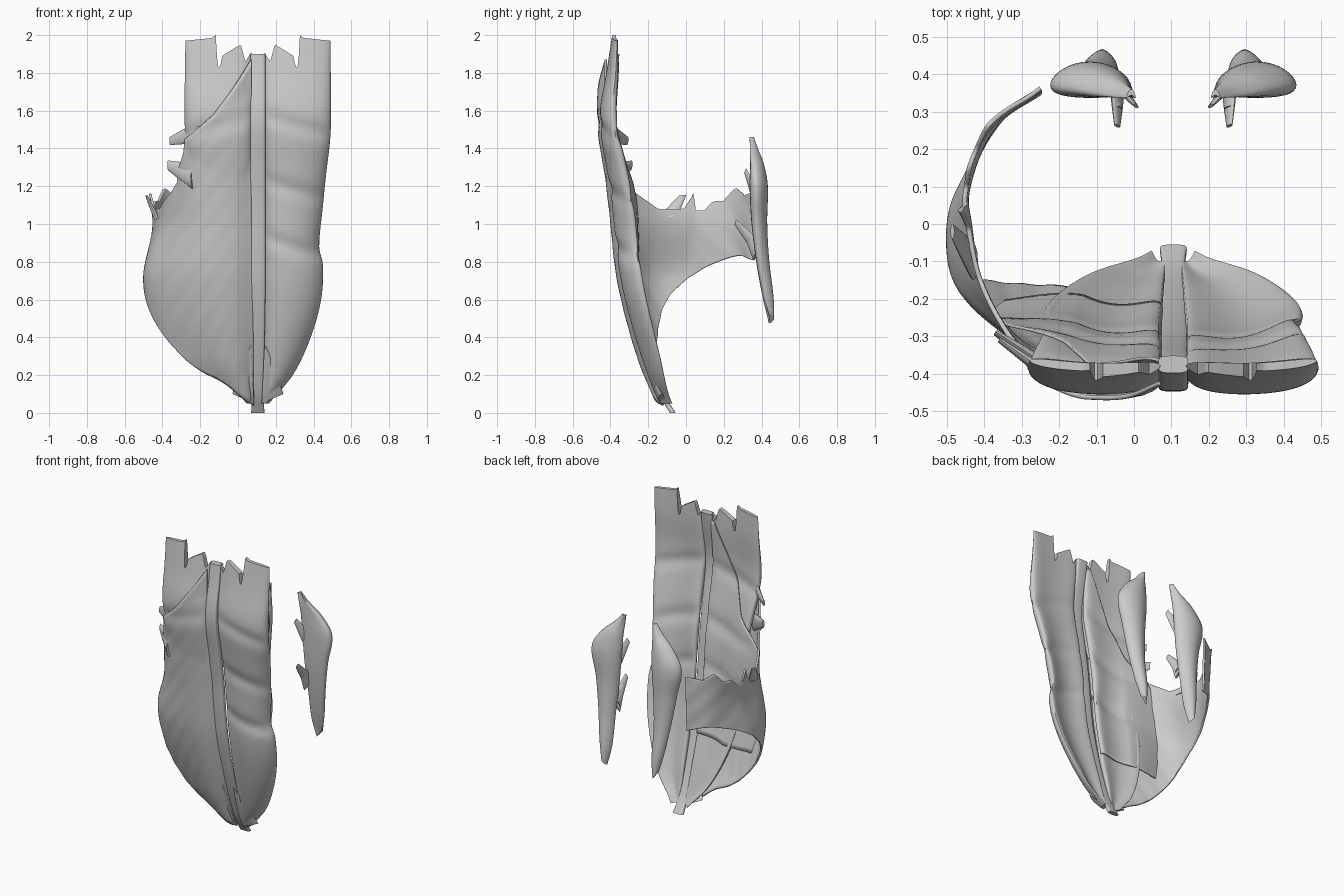
import bpy, bmesh, math
from mathutils import Vector

if "Cube" in bpy.data.objects:
    bpy.data.objects.remove(bpy.data.objects["Cube"])

CX = 0.105  # body midline


def lin(tab, t):
    """Linear lookup in a table of (key, value) rows, for torn edges."""
    if t <= tab[0][0]:
        return tab[0][1]
    for a, b in zip(tab, tab[1:]):
        if t <= b[0]:
            return a[1] + (b[1] - a[1]) * (t - a[0]) / (b[0] - a[0])
    return tab[-1][1]


def smooth(keys, vals, t):
    """Hermite lookup for smooth profiles."""
    n = len(keys)
    t = max(keys[0], min(keys[-1], t))
    i = max(j for j in range(n - 1) if keys[j] <= t or j == 0)

    def slope(j):
        a, b = max(j - 1, 0), min(j + 1, n - 1)
        return (vals[b] - vals[a]) / (keys[b] - keys[a])
    h = keys[i + 1] - keys[i]
    s = (t - keys[i]) / h
    return ((2*s**3 - 3*s**2 + 1) * vals[i] + (s**3 - 2*s**2 + s) * h * slope(i)
            + (3*s**2 - 2*s**3) * vals[i + 1] + (s**3 - s**2) * h * slope(i + 1))


def prof(tab, t, k=1):
    return smooth([r[0] for r in tab], [r[k] for r in tab], t)


def surface(name, f, nu, nv, closed=False, thick=0):
    """Grid surface from f(u, v); closed in u makes a capped tube."""
    bm = bmesh.new()
    cols = nu if closed else nu + 1
    rows = [[bm.verts.new(f(i / nu, j / nv)) for i in range(cols)] for j in range(nv + 1)]
    for a, b in zip(rows, rows[1:]):
        for i in range(nu):
            k = (i + 1) % cols
            bm.faces.new((a[i], a[k], b[k], b[i]))
    if closed:  # caps bridge the front half of the loop to the back half
        for r in (rows[0], rows[-1]):
            for i in range(nu // 2):
                q = [r[i], r[i + 1], r[(nu - i - 1) % nu], r[(nu - i) % nu]]
                q = list(dict.fromkeys(q))
                if len(q) > 2:
                    bm.faces.new(q)
    bmesh.ops.recalc_face_normals(bm, faces=bm.faces)
    me = bpy.data.meshes.new(name)
    bm.to_mesh(me)
    bm.free()
    ob = bpy.data.objects.new(name, me)
    bpy.context.collection.objects.link(ob)
    if thick:
        m = ob.modifiers.new("thickness", 'SOLIDIFY')
        m.thickness, m.offset = thick, 0
    bpy.context.view_layer.objects.active = ob
    ob.select_set(True)
    bpy.ops.object.shade_smooth_by_angle(angle=math.radians(45))
    ob.select_set(False)
    return ob


def slip(name, a, b, ra, flat):
    """Tapered flat slip of muscle from a to b; flat is its wide direction."""
    a, b, w = Vector(a), Vector(b), Vector(flat).normalized()
    n = (b - a).cross(w).normalized()

    def f(u, v):
        t = 2 * math.pi * u
        r = ra * (1 - 0.6 * v ** 1.3)
        return a.lerp(b, v) + w * r * math.cos(t) + n * r * 0.3 * math.sin(t)
    surface(name, f, 12, 6, True)


# Shared profiles of the front wall
FRONT = [(0, -.11), (.1, -.17), (.3, -.245), (.5, -.305), (.7, -.352), (.9, -.38), (1.1, -.40),
         (1.3, -.43), (1.5, -.463), (1.62, -.462), (1.8, -.43), (2, -.40)]
HALF = [(0, .015), (.1, .02), (.3, .03), (.8, .036), (1.5, .04), (1.8, .025), (2, .01)]
OUTER = [(0, .03), (.05, .06), (.2, .185), (.4, .28), (.6, .335), (.78, .345), (.88, .325),
         (1.1, .345), (1.25, .36), (1.45, .383), (1.6, .388), (2, .383)]
BEND = [(0, .1), (.4, .18), (1.0, .18), (1.5, .1), (2, .05)]
TOP = [(0, 1.91), (.09, 1.86), (.16, 1.95), (.26, 1.93), (.44, 1.89), (.47, 1.83), (.51, 1.83),
       (.54, 2.0), (.6, 1.985), (1, 1.97)]


def rectus_y(w, z, face):
    """y of the long muscle at width fraction w; face -1 front, 1 back."""
    th = prof(HALF, z)
    dip = sum(math.exp(-((z + .1 * (w - .3) - c) / .045) ** 2) for c in (.9, 1.2, 1.54))
    edge = max(0, 1 - abs(2 * w - 1) ** 5) ** .5
    mid = prof(FRONT, z) + .008 + th + prof(BEND, z) * (w - .4) ** 2
    return mid + face * edge * (th - .012 * dip)


def rectus_x(w, z):
    inner = min(.034, .02 + .02 * z)
    return inner + w * (prof(OUTER, z) - inner)


for side, tag in ((1, "left"), (-1, "right")):
    # Long front muscle with torn top and tendon grooves
    def rectus(u, v):
        t = 2 * u if u <= .5 else 2 - 2 * u
        w = .75 * t + .25 * (.5 - .5 * math.cos(math.pi * t))
        z = .05 + 1.7 * min(1, v / .9)
        if v > .9:
            z += (v - .9) / .1 * (lin(TOP, w) - 1.75)
        return (CX + side * rectus_x(w, z), rectus_y(w, z, -1 if u <= .5 else 1), z)
    surface("front_muscle_" + tag, rectus, 112, 100, True)

    # Small triangular muscle at the base
    def pyramid(u, v):
        t = 2 * math.pi * u
        z = .05 + .31 * v
        w = .5 + .5 * -math.cos(t)
        lo, hi = .02 + .015 * v, .035 + .1 * (1 - v) ** .8
        z += .05 * w * (1 - v)
        return (CX + side * (lo + w * (hi - lo)),
                prof(FRONT, z) + .012 + .03 * w * (1 - v) - .014 * math.sin(t) * (1.1 - v), z)
    surface("base_triangle_" + tag, pyramid, 20, 12, True)

    # Back muscle beside the spine: z, medial x, lateral x, y, half thickness
    BACK = [(.48, .17, .21, .455, .012), (.6, .15, .235, .435, .028), (.8, .145, .265, .405, .035),
            (1.0, .13, .295, .388, .042), (1.2, .115, .328, .385, .048), (1.32, .11, .26, .375, .036),
            (1.4, .105, .175, .36, .02), (1.46, .10, .125, .352, .008)]

    def back(u, v):
        t = 2 * math.pi * u
        z = .48 + .98 * v
        a, b, y, th = (prof(BACK, z, k) for k in (1, 2, 3, 4))
        c = math.cos(t)
        return (CX + side * ((a + b) / 2 - c * (b - a) / 2), y - th * math.sin(t) - .015 * c * c,
                z + .025 * -c * (1 - v) + .02 * (1 - v))
    surface("back_muscle_" + tag, back, 32, 40, True)
    for i, (zb, tip) in enumerate(((1.14, (.10, .315, 1.28)), (.88, (.15, .262, 1.01)),
                                   (.84, (.145, .31, .96)))):
        slip(f"back_slip_{tag}_{i}", (CX + side * .15, .37, zb),
             (CX + side * tip[0], tip[1], tip[2]), .04, (.5 * side, .3, 1))


# Midline tendon strip
def midline(u, v):
    t = 2 * math.pi * u
    z = 1.9 * v
    def se(c): return math.copysign(abs(c) ** .5, c)
    r = .03 + .01 * min(1, 1.6 * z) + .006 * max(0, 1 - z / .05)
    return (CX + r * -se(math.cos(t)), prof(FRONT, z) + .04 - (.015 + .008 * v) * se(math.sin(t)), z)
surface("midline_tendon", midline, 24, 60, True)

# Flank sheet: horizontal paths (x, y) from midline round to the back, per height
LEVELS = [.05, .3, .7, 1.05, 1.6]
PATHS = [
    [(.08, -.12), (.05, -.15), (.02, -.15), (0, -.14), (-.04, -.13), (-.1, -.12), (-.2, -.1),
     (-.4, .05), (-.35, .28), (-.25, .36)],
    [(.08, -.22), (0, -.252), (-.08, -.25), (-.17, -.22), (-.26, -.18), (-.34, -.14), (-.4, -.1),
     (-.45, .05), (-.35, .28), (-.25, .36)],
    [(.075, -.32), (-.02, -.355), (-.13, -.355), (-.24, -.325), (-.37, -.26), (-.46, -.18),
     (-.495, -.07), (-.475, .08), (-.36, .27), (-.25, .35)],
    [(.07, -.365), (-.02, -.395), (-.13, -.395), (-.24, -.36), (-.34, -.28), (-.41, -.15),
     (-.44, 0), (-.445, .1), (-.38, .26), (-.25, .36)],
    [(.07, -.425), (-.02, -.46), (-.13, -.46), (-.24, -.43), (-.34, -.34), (-.47, -.15),
     (-.60, 0), (-.58, .1), (-.42, .27), (-.25, .37)]]
SHEET_TOP = [(0, 1.87), (1, 1.73), (2, 1.58), (3, 1.48), (3.4, 1.45), (3.45, 1.38), (3.7, 1.3),
             (3.8, 1.22), (4.2, 1.16), (5, 1.08), (5.9, 1.08), (6.3, 1.16), (6.5, 1.07), (7, 1.07),
             (7.3, 1.12), (7.6, 1.12), (8, 1.19), (8.4, 1.15), (9, 1.17)]
SHEET_LOW = [(0, .04), (1, .06), (2, .1), (3, .17), (4, .24), (5, .42), (6, .63), (7, .76), (8, .83), (9, .81)]


def on_sheet(s, z):
    idx = list(range(10))
    x, y = (smooth(LEVELS, [smooth(idx, [p[k] for p in row], s) for row in PATHS], z) for k in (0, 1))
    w = (CX - x - .034) / max(.02, prof(OUTER, z) - .034)
    if 0 <= w <= 1:
        y = min(y, rectus_y(w, z, -1) - .009)
    return x, y


def sheet(u, v):
    s = 9 * u
    lo = prof(SHEET_LOW, s)
    z = lo + v * (lin(SHEET_TOP, s) - lo)
    x, y = on_sheet(s, z)
    return (x, y + .0015 * math.sin(40 * z + 6 * s) * min(1, s / 3), z)
surface("flank_sheet", sheet, 130, 50, thick=.012)


# Rear layer behind the right front muscle, joining the flank sheet at the side
def rear(u, v):
    low = .5 - .03 * u
    z = low + v * (1.86 - low)
    w = u * lin([(.4, 1), (1.1, 1), (1.5, .55), (1.87, .06)], z)
    p = Vector((CX - rectus_x(w, z), rectus_y(min(w, .85), z, 1) + .01, z))
    k = max(0, (w - .75) / .25)
    x, y = on_sheet(4.2, z)
    return p.lerp(Vector((x, y, z)), k * k * (3 - 2 * k))
surface("rear_layer", rear, 36, 50, thick=.008)

# Torn rib slips along the upper edge of the flank sheet
for i, (a, b, r) in enumerate((((-.2, -.425, 1.49), (-.36, -.31, 1.44), .055),
                               ((-.24, -.38, 1.25), (-.37, -.29, 1.31), .065),
                               ((-.43, -.1, 1.03), (-.485, -.02, 1.15), .05))):
    slip(f"rib_slip_{i}", a, b, r, (0, .1, 1) if i < 2 else (0, 1, .1))
